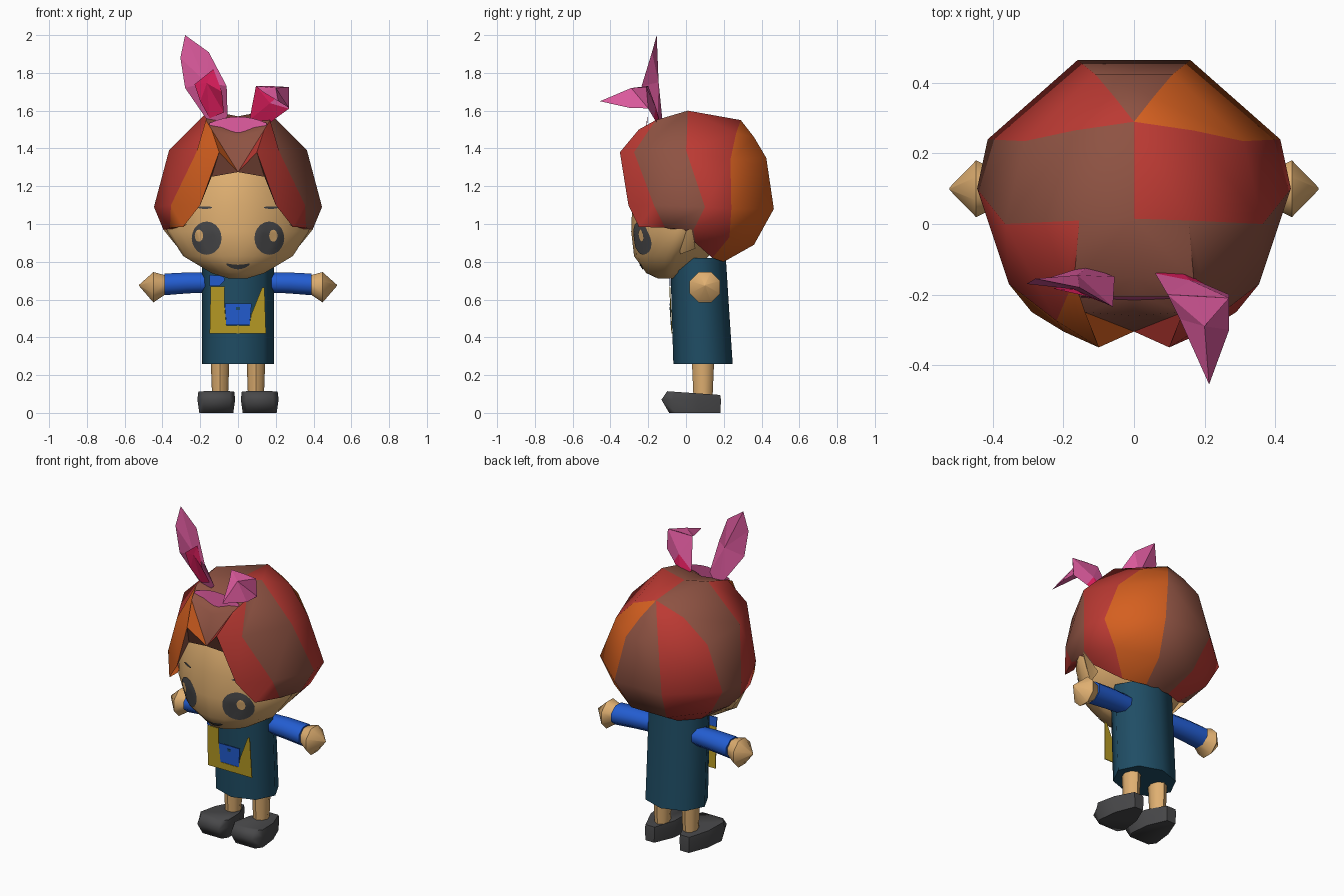
import bpy, bmesh, math
from mathutils import Vector
from mathutils.bvhtree import BVHTree

if "Cube" in bpy.data.objects:
    bpy.data.objects.remove(bpy.data.objects["Cube"])


def mat(name, rgb):
    m = bpy.data.materials.new(name)
    m.diffuse_color = (*rgb, 1)
    m.use_nodes = True
    m.node_tree.nodes["Principled BSDF"].inputs["Base Color"].default_value = m.diffuse_color
    return m


SKIN = mat("skin", (.74, .43, .165))
RED = mat("hair_red", (.50, .042, .033))
BROWN = mat("hair_brown", (.27, .085, .055))
ORANGE = mat("hair_orange", (.66, .115, .014))
PINK = mat("ribbon_pink", (.70, .10, .33))
HOT = mat("ribbon_hot_pink", (.75, .013, .115))
TEAL = mat("dress_teal", (.014, .075, .13))
BLUE = mat("sleeve_blue", (.017, .11, .64))
YELLOW = mat("bag_yellow", (.48, .33, .018))
GREY = mat("dark_grey", (.065, .065, .068))


def build(name, verts, faces, mats, index=None, angle=35, fix=True):
    me = bpy.data.meshes.new(name)
    me.from_pydata([tuple(v) for v in verts], [], faces)
    for m in mats:
        me.materials.append(m)
    if index:
        for p, i in zip(me.polygons, index):
            p.material_index = i
    bm = bmesh.new()
    bm.from_mesh(me)
    bmesh.ops.remove_doubles(bm, verts=bm.verts, dist=1e-4)
    if fix:
        bmesh.ops.recalc_face_normals(bm, faces=bm.faces)
    bm.to_mesh(me)
    bm.free()
    ob = bpy.data.objects.new(name, me)
    bpy.context.collection.objects.link(ob)
    bpy.ops.object.select_all(action='DESELECT')
    ob.select_set(True)
    bpy.context.view_layer.objects.active = ob
    if angle:
        bpy.ops.object.shade_smooth_by_angle(angle=math.radians(angle))
    return ob


def loft(name, rings, m, angle=35):
    """Skin a stack of equal rings and cap both ends."""
    n = len(rings[0])
    verts = [v for r in rings for v in r]
    faces = [(k * n + i, k * n + (i + 1) % n, (k + 1) * n + (i + 1) % n, (k + 1) * n + i)
             for k in range(len(rings) - 1) for i in range(n)]
    faces += [tuple(range(n)), tuple(range(len(verts) - n, len(verts)))]
    return build(name, verts, faces, [m], angle=angle)


def ring(n, f, turn=0.0):
    return [f(math.cos(a), math.sin(a)) for a in
            (2 * math.pi * (i + turn) / n for i in range(n))]


def leaf(name, outline, front, back, mats, index=None):
    """Folded leaf: outline fanned to a front and a back centre."""
    n = len(outline)
    faces = [(i, (i + 1) % n, n) for i in range(n)] + [((i + 1) % n, i, n + 1) for i in range(n)]
    return build(name, outline + [front, back], faces, mats, index, angle=0)


def plate(name, pts, m, y0, t=.005):
    """Thin panel following the slight slope of the dress front."""
    f = lambda x, z, d: (x, y0 + (.7 - z) * .045 + d, z)
    return loft(name, [[f(x, z, 0) for x, z in pts], [f(x, z, t) for x, z in pts]], m, 0)


# head: height, half width, front y, back y; the face narrows toward the nose
HEAD = [(.712, .05, -.15, -.05), (.74, .14, -.21, .02), (.83, .29, -.275, .12), (.96, .375, -.29, .24),
        (1.1, .375, -.285, .27), (1.25, .32, -.265, .25), (1.4, .2, -.19, .18)]
head = loft("head", [ring(20, lambda c, s: (w * c, (a + b) / 2 + math.copysign(abs(s) ** 1.55, s) * (b - a) / 2, z))
                     for z, w, a, b in HEAD], SKIN, 60)
hb = bmesh.new()
hb.from_mesh(head.data)
tree = BVHTree.FromBMesh(hb)
hb.free()


def decal(name, cx, cz, shape, m, off=.005, n=20, rings=4):
    """Painted shape laid on the front of the head."""
    verts, faces = [], []
    for k in range(rings + 1):
        for i in range(n):
            dx, dz = shape(2 * math.pi * i / n)
            x, z = cx + dx * k / rings, cz + dz * k / rings
            hit = tree.ray_cast(Vector((x, -2, z)), Vector((0, 1, 0)))[0]
            verts.append((x, (hit.y if hit else -.2) - off, z))
    for k in range(rings):
        for i in range(n):
            j = (i + 1) % n
            faces.append((k * n + i, k * n + j, (k + 1) * n + j, (k + 1) * n + i))
    return build(name, verts, faces, [m], fix=False)


def oval(a, b):
    return lambda t: (a * math.cos(t), b * math.sin(t))


for s, side in ((1, "right"), (-1, "left")):
    # face paint
    decal(side + "_eye", s * .166, .925, oval(.079, .088), GREY)
    decal(side + "_eye_glint", s * .197 - .01, .938, oval(.022, .032), SKIN, .009)
    decal(side + "_brow", s * .175, 1.087, oval(.038, .007), GREY)
    # ear
    build(side + "_ear", [(s * .29, -.03, .84), (s * .395, .03, .97), (s * .33, -.04, .97), (s * .30, .05, .87)],
          [(0, 1, 2), (0, 3, 1), (0, 2, 3), (1, 3, 2)], [SKIN], angle=60)
    # sleeve and pointed hand
    loft(side + "_sleeve", [ring(8, lambda c, q: (s * x, .10 + ry * c, z + rz * q), .5)
                            for x, z, ry, rz in ((.14, .69, .058, .056), (.27, .688, .068, .06),
                                                 (.39, .68, .074, .062))], BLUE, 50)
    loft(side + "_hand", [ring(8, lambda c, q: (s * x, .10 + r * c, z + r * q), .5)
                          for x, z, r in ((.375, .68, .05), (.448, .665, .087), (.523, .675, .004))], SKIN, 50)
    # leg and shoe
    loft(side + "_leg", [ring(8, lambda c, q: (s * (.095 + r * c), .09 + 1.2 * r * q, z))
                         for z, r in ((.08, .042), (.3, .05))], SKIN, 50)
    plan = [(.085, .185), (.15, .185), (.2, .06), (.215, -.07), (.185, -.11), (.04, -.11), (.015, -.07), (.03, .06)]
    top = lambda y: .095 + .02 * (.185 - y) / .3
    loft(side + "_shoe", [[(s * (.115 + (x - .115) * .9), y * .92 + .012, 0) for x, y in plan],
                          [(s * x, y - (.02 if y < -.1 else 0), .07) for x, y in plan],
                          [(s * (.115 + (x - .115) * .95), y * .95 + .005, top(y)) for x, y in plan]], GREY, 60)

# smiling mouth
decal("mouth", 0, .772, lambda t: (.062 * math.cos(t), .012 * math.sin(t) + .016 * math.cos(t) ** 2), GREY)

# dress
loft("dress", [ring(8, lambda c, q: (.19 * c, yc + ry * q, z))
               for z, yc, ry in ((.26, .09, .157), (.55, .076, .152), (.82, .064, .147))], TEAL, 65)

# bag frame, flap, pocket and collar tab
plate("bag", [(-.145, .67), (-.15, .42), (.148, .42), (.14, .665), (.128, .665), (.07, .52),
              (.06, .462), (-.062, .462), (-.072, .58), (-.07, .67)], YELLOW, -.09)
plate("pocket", [(-.07, .58), (-.062, .465), (.062, .465), (.072, .58)], BLUE, -.092)
plate("pocket_button", [(-.01, .56), (-.01, .545), (.01, .545), (.01, .56)], TEAL, -.095, .004)
plate("collar_tab", [(-.15, .73), (-.15, .672), (-.10, .672), (-.07, .70), (-.075, .725)], BLUE, -.088)

# hair: meridian locks from crown to hem, ordered back to front
LOCKS = [
    [(0, .29, 1.55), (.055, .36, 1.46), (.11, .425, 1.35), (.16, .465, 1.08), (.12, .36, .89), (.08, .2, .80)],
    [(0, .29, 1.55), (.17, .265, 1.48), (.31, .235, 1.34), (.415, .24, 1.08), (.33, .23, .93), (.2, .14, .82)],
    [(0, .015, 1.57), (.155, .01, 1.6), (.365, 0, 1.39), (.445, .1, 1.09), (.395, .04, .97), (.33, .05, .90)],
    [(0, -.15, 1.53), (.17, -.16, 1.55), (.22, -.275, 1.38), (.355, -.17, 1.1), (.36, -.11, .98), (.34, -.06, .97)],
    [(0, -.2, 1.49), (.14, -.25, 1.5), (.1, -.35, 1.38), (.2, -.305, 1.1), (.29, -.25, .985), (.27, -.2, 1.0)]]
# fringe: parting, brow, tip and temple corner
FRINGE = [(0, -.2, 1.49), (0, -.26, 1.455), (0, -.305, 1.275), (.14, -.275, 1.25)]
STRIPS = {1: (ORANGE, RED, BROWN, RED), -1: (RED, BROWN, RED, ORANGE)}
hair_mats = [RED, BROWN, ORANGE]
verts, faces, idx = [], [], []


def face(pts, m):
    pts = [p for i, p in enumerate(pts) if p not in pts[:i]]
    if len(pts) > 2:
        faces.append(tuple(range(len(verts), len(verts) + len(pts))))
        verts.extend(pts)
        idx.append(hair_mats.index(m))


for s in (1, -1):
    flip = lambda p: (s * p[0], p[1], p[2])
    cols = [[flip(p) for p in c] for c in LOCKS]
    k = [flip(p) for p in FRINGE]
    for c in range(4):
        for r in range(5):
            m = BROWN if c >= 2 and r == 0 else STRIPS[s][c]
            face([cols[c][r], cols[c][r + 1], cols[c + 1][r + 1], cols[c + 1][r]], m)
    front = cols[4]
    face([front[0], front[1], k[1]], BROWN)
    face([front[1], k[2], k[1]], BROWN)
    face([front[1], front[2], k[2]], STRIPS[s][3])
    face([front[2], k[3], k[2]], BROWN)
    face([front[2], front[3], k[3]], BROWN)
b = LOCKS[0]
for r in range(5):
    face([b[r], b[r + 1], (-b[r + 1][0], *b[r + 1][1:]), (-b[r][0], *b[r][1:])], BROWN)
hair = build("hair", verts, faces, hair_mats, idx, angle=48)

# upright ribbon band across the parting
arc = [(-.15 + .3 * i / 8, 1 - ((i - 4) / 4) ** 2) for i in range(9)]
band = [(x, -.205, 1.535 + .033 * q) for x, q in arc] + [(x, -.215, 1.50 - .015 * q) for x, q in arc]
build("ribbon_band", band, [(i, i + 1, i + 10, i + 9) for i in range(8)], [PINK], angle=40)

# upright ribbon loop with its brighter patch
leaf("left_ribbon", [(-.28, -.155, 2.0), (-.155, -.18, 1.91), (-.06, -.235, 1.73), (-.055, -.15, 1.57),
                     (-.13, -.12, 1.5), (-.17, -.13, 1.56), (-.28, -.165, 1.72), (-.305, -.17, 1.88)],
     (-.17, -.185, 1.75), (-.16, -.145, 1.75), [PINK])
leaf("left_ribbon_patch", [(-.13, -.206, 1.82), (-.085, -.224, 1.70), (-.075, -.165, 1.59), (-.15, -.139, 1.56),
                           (-.20, -.176, 1.65), (-.23, -.183, 1.74)],
     (-.165, -.194, 1.745), (-.165, -.187, 1.74), [HOT])

# folded ribbon loop: bright base rising, then a pink tip hanging forward
leaf("right_ribbon_base", [(.06, -.14, 1.55), (.095, -.20, 1.73), (.27, -.21, 1.725), (.27, -.20, 1.61),
                           (.20, -.17, 1.56), (.13, -.13, 1.5)],
     (.17, -.20, 1.64), (.16, -.16, 1.62), [HOT, PINK], [0, 0, 1, 0, 0, 0, 1, 1, 1, 1, 0, 0])
leaf("right_ribbon_tip", [(.18, -.205, 1.73), (.27, -.21, 1.725), (.27, -.20, 1.612), (.27, -.30, 1.615),
                          (.213, -.455, 1.65), (.13, -.27, 1.70), (.095, -.20, 1.73)],
     (.20, -.29, 1.72), (.21, -.26, 1.67), [PINK])
